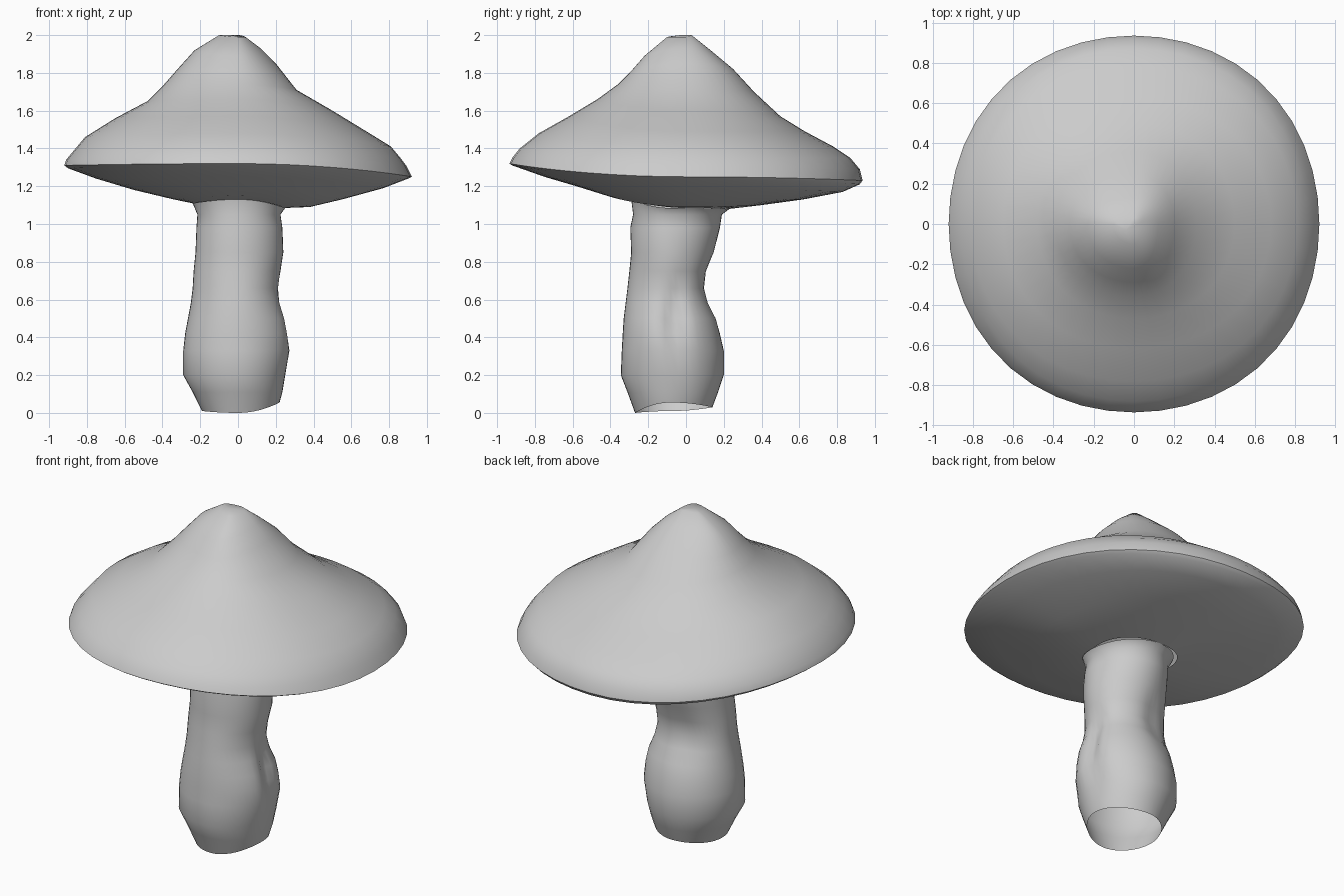
import bpy, bmesh
from math import sin, cos, tau, exp, radians, atan2, pi

SEG = 44


def ring_points(row, ox, oy, square):
    """row = reach and height towards +x, +y, -x, -y."""
    e, ze, n, zn, w, zw, s, zs = row
    pts = []
    for i in range(SEG):
        a = tau * i / SEG
        c, d = cos(a), sin(a)
        k = 1 + square * sin(2 * a) ** 2
        x = ox + k * c * (e if c > 0 else w)
        y = oy + k * d * (n if d > 0 else s)
        z = c * c * (ze if c > 0 else zw) + d * d * (zn if d > 0 else zs)
        pts.append([x, y, z])
    return pts


def loft(name, rows, ox=0, oy=0, square=0.0, close_top=False, flip=False, warp=None):
    bm = bmesh.new()
    rings = []
    for row in rows:
        pts = ring_points(row, ox, oy, square)
        if warp:
            pts = [warp(p) for p in pts]
        rings.append([bm.verts.new(p) for p in pts])
    for a, b in zip(rings, rings[1:]):
        for i in range(SEG):
            j = (i + 1) % SEG
            q = (a[i], b[i], b[j], a[j])
            bm.faces.new(q[::-1] if flip else q)
    if close_top:
        tip = bm.verts.new((-0.04, -0.03, 2.0))
        for i in range(SEG):
            bm.faces.new((tip, rings[0][i], rings[0][(i + 1) % SEG]))
    me = bpy.data.meshes.new(name)
    bm.to_mesh(me)
    bm.free()
    for p in me.polygons:
        p.use_smooth = True
    me.set_sharp_from_angle(angle=radians(48))
    ob = bpy.data.objects.new(name, me)
    bpy.context.collection.objects.link(ob)
    return ob


# Cap: top from peak to rim, then gill side in to the stem
cap = [
    (0.04, 1.99, 0.03, 2.00, 0.10, 2.00, 0.10, 1.99),
    (0.12, 1.93, 0.13, 1.92, 0.23, 1.92, 0.22, 1.89),
    (0.20, 1.85, 0.25, 1.82, 0.32, 1.82, 0.29, 1.81),
    (0.31, 1.71, 0.36, 1.70, 0.39, 1.74, 0.36, 1.74),
    (0.50, 1.60, 0.50, 1.57, 0.48, 1.65, 0.47, 1.66),
    (0.68, 1.49, 0.63, 1.49, 0.65, 1.56, 0.62, 1.57),
    (0.81, 1.41, 0.78, 1.41, 0.81, 1.46, 0.78, 1.48),
    (0.86, 1.35, 0.87, 1.35, 0.86, 1.40, 0.88, 1.40),
    (0.89, 1.31, 0.92, 1.29, 0.91, 1.34, 0.92, 1.35),
    (0.92, 1.25, 0.935, 1.23, 0.92, 1.31, 0.935, 1.32),
    (0.90, 1.24, 0.92, 1.21, 0.90, 1.295, 0.92, 1.31),
    (0.77, 1.19, 0.83, 1.17, 0.75, 1.24, 0.75, 1.25),
    (0.55, 1.13, 0.62, 1.13, 0.55, 1.18, 0.58, 1.20),
    (0.38, 1.09, 0.40, 1.10, 0.34, 1.13, 0.42, 1.15),
    (0.25, 1.085, 0.23, 1.08, 0.24, 1.11, 0.29, 1.13),
]
loft("mushroom_cap", cap, square=0.015, close_top=True)


# Stem: open at the foot, with a groove on the right and a dent behind
def groove(p):
    x, y, z = p
    a = atan2(y + 0.08, x)
    mid = radians(2) + 2.2 * (z - 0.48) ** 2 * 2
    d = 0.17 * exp(-((a - mid) / 0.22) ** 2 - ((z - 0.48) / 0.17) ** 2)
    d += 0.10 * exp(-((a - radians(110)) / 0.4) ** 2 - ((z - 0.68) / 0.16) ** 2)
    return [x * (1 - d), -0.08 + (y + 0.08) * (1 - d), z]


stem_z = [
    (0.22, 0.22, 0.19, 0.19, 0.03),
    (0.235, 0.25, 0.24, 0.23, 0.11),
    (0.25, 0.28, 0.29, 0.265, 0.20),
    (0.28, 0.28, 0.29, 0.26, 0.33),
    (0.275, 0.26, 0.28, 0.255, 0.42),
    (0.26, 0.24, 0.265, 0.25, 0.50),
    (0.23, 0.20, 0.25, 0.24, 0.58),
    (0.215, 0.18, 0.24, 0.23, 0.66),
    (0.225, 0.19, 0.235, 0.22, 0.75),
    (0.24, 0.23, 0.225, 0.21, 0.85),
    (0.235, 0.26, 0.22, 0.215, 0.98),
    (0.225, 0.27, 0.215, 0.20, 1.05),
]
stem = [(e, z, n, z, w, z, s, z) for e, n, w, s, z in stem_z]
stem[0] = (0.22, 0.055, 0.22, 0.03, 0.19, 0.01, 0.19, 0.0)
stem.append((0.25, 1.085, 0.31, 1.08, 0.24, 1.11, 0.21, 1.13))
loft("mushroom_stem", stem, oy=-0.08, flip=True, warp=groove)
